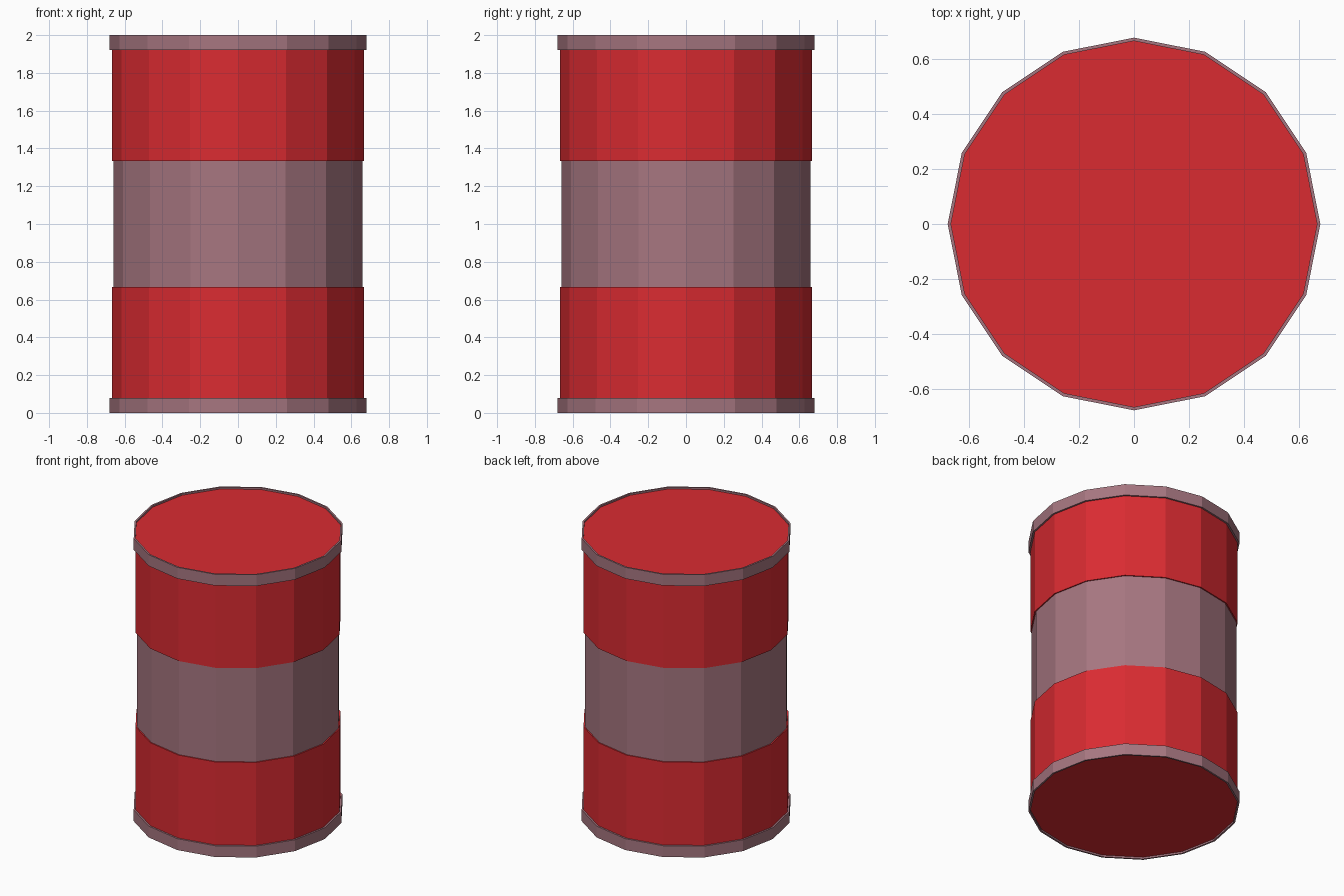
import bpy, bmesh, math

if "Cube" in bpy.data.objects:
    bpy.data.objects.remove(bpy.data.objects["Cube"])

SIDES = 16


def material(name, rgb):
    m = bpy.data.materials.new(name)
    m.diffuse_color = (*rgb, 1)
    m.use_nodes = True
    m.node_tree.nodes["Principled BSDF"].inputs["Base Color"].default_value = m.diffuse_color
    return m


red = material("red_paint", (0.70, 0.024, 0.031))
mauve = material("mauve_metal", (0.38, 0.18, 0.215))


def lathe(name, profile, mat, closed=False):
    """Spin an (r, z) profile round z; a radius of 0 closes to a point-free cap."""
    bm = bmesh.new()
    rings = []
    for r, z in profile:
        rings.append([bm.verts.new((r * math.cos(a), r * math.sin(a), z))
                      for a in (2 * math.pi * i / SIDES for i in range(SIDES))])
    pairs = list(zip(rings, rings[1:]))
    if closed:
        pairs.append((rings[-1], rings[0]))
    else:
        bm.faces.new(rings[0][::-1])
        bm.faces.new(rings[-1])
    for a, b in pairs:
        for i in range(SIDES):
            j = (i + 1) % SIDES
            bm.faces.new((a[i], a[j], b[j], b[i]))
    bmesh.ops.recalc_face_normals(bm, faces=bm.faces[:])
    me = bpy.data.meshes.new(name)
    bm.to_mesh(me)
    bm.free()
    me.materials.append(mat)
    ob = bpy.data.objects.new(name, me)
    bpy.context.collection.objects.link(ob)
    return ob


# Red drum sections, their end caps slightly recessed inside the rims
lathe("lower_drum", [(0.667, 0.012), (0.667, 0.667)], red)
lathe("upper_drum", [(0.667, 1.333), (0.667, 1.988)], red)

# Slightly narrower middle band
lathe("middle_band", [(0.659, 0.667), (0.659, 1.333)], mauve)

# Raised rims at both ends
for name, z0, z1 in (("bottom_rim", 0, 0.08), ("top_rim", 1.92, 2)):
    lathe(name, [(0.667, z0), (0.679, z0), (0.679, z1), (0.667, z1)],
          mauve, closed=True)
